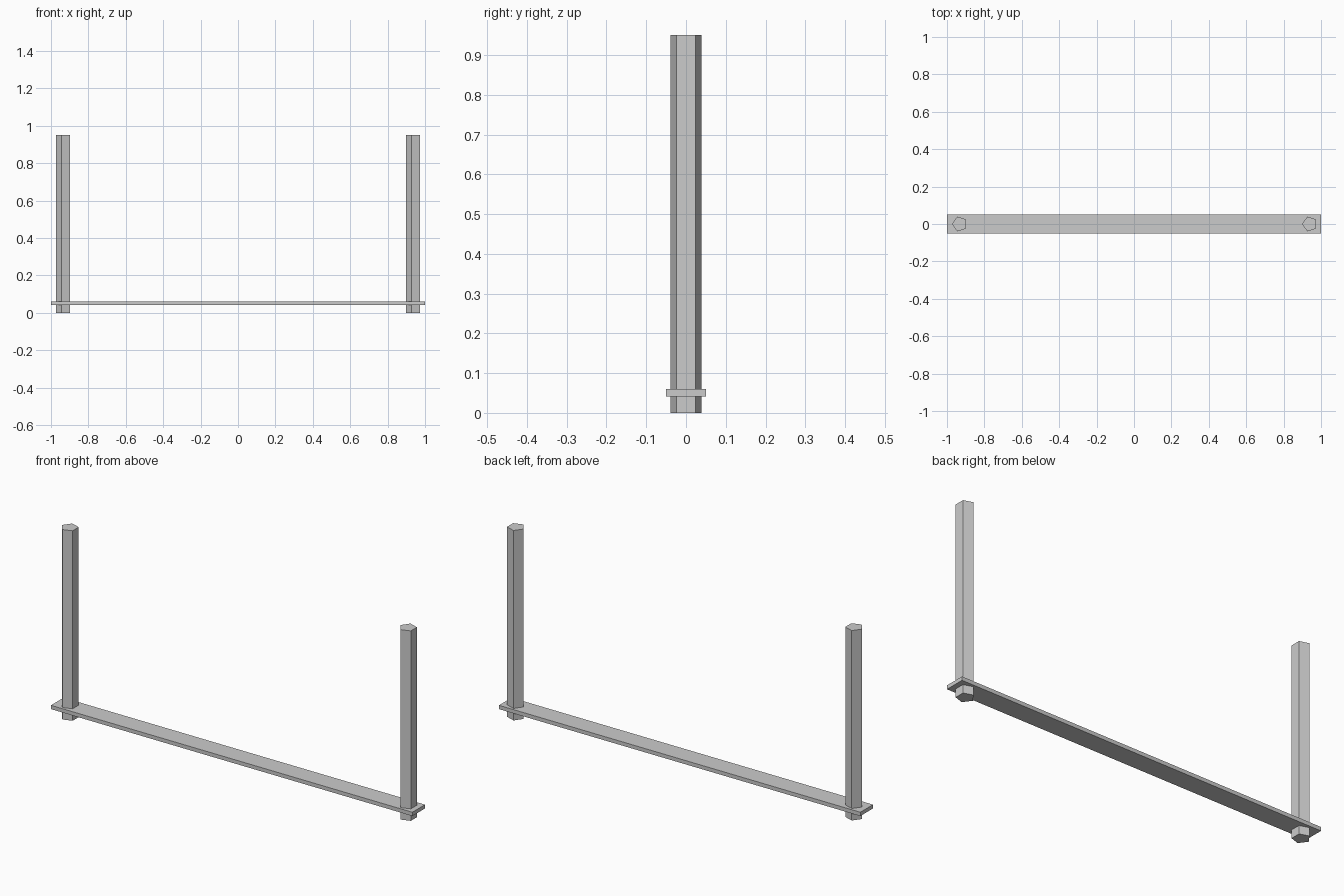
import bpy, math

if "Cube" in bpy.data.objects:
    bpy.data.objects.remove(bpy.data.objects["Cube"])

grey = bpy.data.materials.new("plain_grey")
grey.diffuse_color = (0.6, 0.6, 0.6, 1)
grey.use_nodes = True
grey.node_tree.nodes["Principled BSDF"].inputs["Base Color"].default_value = grey.diffuse_color

POST_RADIUS = 0.0415
POST_HEIGHT = 0.95
BAR_BOTTOM, BAR_TOP = 0.041, 0.06


def finish(name):
    ob = bpy.context.object
    ob.name = name
    bpy.ops.object.transform_apply(location=True, rotation=True, scale=True)
    ob.data.materials.append(grey)
    return ob


def post(name, x):
    # five-sided upright with one corner pointing to -x
    bpy.ops.mesh.primitive_cylinder_add(vertices=5, radius=POST_RADIUS, depth=POST_HEIGHT,
                                        location=(x, 0, POST_HEIGHT / 2),
                                        rotation=(0, 0, math.pi / 2))
    return finish(name)


# Uprights
post("left_post", -0.932)
post("right_post", 0.9395)

# Flat cross bar pierced by both uprights
bpy.ops.mesh.primitive_cube_add(size=1, location=(0, 0, (BAR_BOTTOM + BAR_TOP) / 2))
bpy.context.object.scale = (2.0, 0.1, BAR_TOP - BAR_BOTTOM)
finish("cross_bar")
